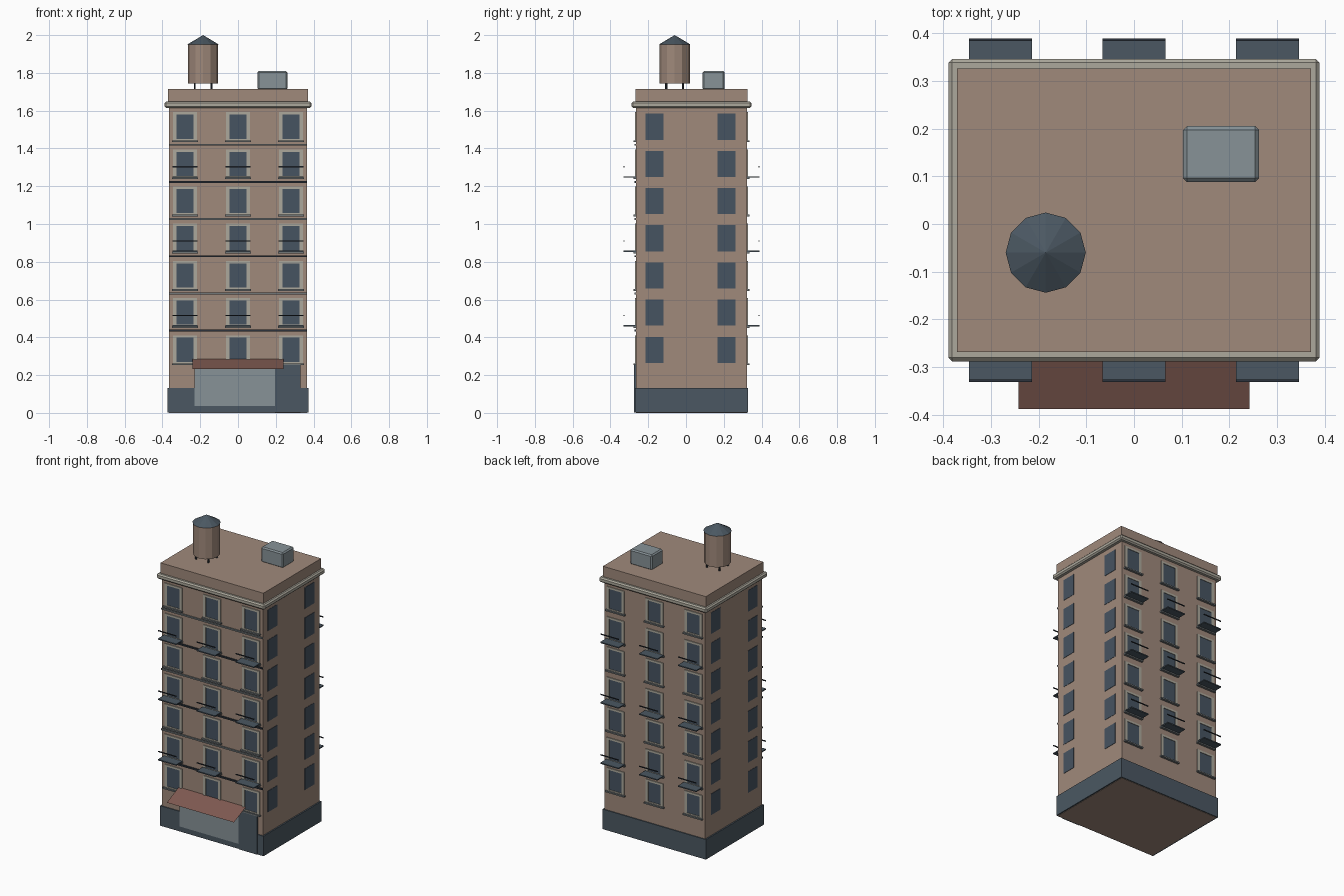
import bpy, bmesh
from mathutils import Matrix, Vector

cube = bpy.data.objects.get("Cube")
if cube:
    bpy.data.objects.remove(cube, do_unlink=True)

CY = 0.029             # building centre in y
HX, HY = 0.364, 0.293  # half width and half depth of the walls


def material(name, r, g, b):
    m = bpy.data.materials.new(name)
    m.use_nodes = True
    col = tuple((c / 255) ** 2.2 for c in (r, g, b)) + (1,)
    m.diffuse_color = col
    m.node_tree.nodes["Principled BSDF"].inputs["Base Color"].default_value = col
    return m


brick = material("brown_brick", 158, 136, 122)
slate = material("dark_slate", 76, 88, 98)
glass = material("window_glass", 72, 84, 97)
stone = material("pale_stone", 171, 167, 155)
metal = material("grey_metal", 134, 145, 150)
trim = material("grey_trim", 112, 118, 120)
cloth = material("red_awning", 126, 90, 82)
iron = material("dark_iron", 48, 54, 62)


def finish(name, bm, mat):
    me = bpy.data.meshes.new(name)
    bm.to_mesh(me)
    bm.free()
    me.materials.append(mat)
    ob = bpy.data.objects.new(name, me)
    bpy.context.collection.objects.link(ob)
    return ob


def boxes(name, mat, spans, bevel=0):
    """One object from boxes given as (x0, x1, y0, y1, z0, z1), y from the building centre."""
    bm = bmesh.new()
    for x0, x1, y0, y1, z0, z1 in spans:
        mid = Vector((x0 + x1, y0 + y1, z0 + z1)) / 2 + Vector((0, CY, 0))
        size = (abs(x1 - x0), abs(y1 - y0), z1 - z0)
        bmesh.ops.create_cube(bm, size=1, matrix=Matrix.Translation(mid) @ Matrix.Diagonal((*size, 1)))
    ob = finish(name, bm, mat)
    if bevel:
        mod = ob.modifiers.new("Bevel", "BEVEL")
        mod.width, mod.segments = bevel, 1
    return ob


def block(hx, hy, z0, z1):
    return [(-hx, hx, -hy, hy, z0, z1)]


# Main masses
boxes("walls", brick, block(HX, HY, 0, 1.63))
boxes("plinth", slate, block(0.373, 0.299, 0.002, 0.132))
boxes("cornice", stone, block(0.389, 0.317, 1.615, 1.648), 0.008)
boxes("parapet", brick, block(0.371, 0.297, 1.64, 1.715))

# Windows, sills, balconies and belts, floor by floor
panes, frames, sills, side_panes = [], [], [], []
slabs, rails, light_belts, dark_belts = [], [], [], []
for floor in range(7):
    z = 0.334 + 0.1968 * floor
    for s in (-1, 1):
        for x in (-0.28, 0, 0.28):
            def span(x0, x1, out0, out1, z0, z1):
                return (x + x0, x + x1, s * (HY + out0), s * (HY + out1), z + z0, z + z1)
            panes.append(span(-0.046, 0.046, -0.005, 0.002, -0.066, 0.064))
            frames += [span(-0.063, -0.045, -0.005, 0.005, -0.075, 0.077),
                       span(0.045, 0.063, -0.005, 0.005, -0.075, 0.077),
                       span(-0.045, 0.045, -0.005, 0.005, 0.064, 0.077),
                       span(-0.045, 0.045, -0.005, 0.005, -0.075, -0.064)]
            sills.append(span(-0.069, 0.069, -0.005, 0.015, -0.081, -0.072))
            if floor % 2:
                slabs.append(span(-0.066, 0.066, -0.005, 0.067, -0.073, -0.066))
                rails.append(span(-0.066, 0.066, 0.062, 0.067, -0.018, -0.012))
        for y in (-0.195, 0.186):
            side_panes.append((s * (HX - 0.005), s * (HX + 0.002),
                               y - 0.048, y + 0.048, z - 0.069, z + 0.069))
    if floor:
        belts = dark_belts if floor % 2 else light_belts
        belts.append((-HX, HX, -HY - 0.008, -HY + 0.005, z - 0.1, z - 0.09))

boxes("window_panes", glass, panes)
boxes("window_frames", stone, frames)
boxes("window_sills", trim, sills)
boxes("side_window_panes", glass, side_panes)
boxes("balcony_slabs", slate, slabs)
boxes("balcony_rails", iron, rails)
boxes("light_belts", trim, light_belts)
boxes("dark_belts", iron, dark_belts)

# Ground-floor shop
boxes("shop_window", metal, [(-0.23, 0.195, -0.304, -0.29, 0.037, 0.245)])
boxes("shop_door", slate, [(0.195, 0.33, -0.303, -0.29, 0.002, 0.262)])

# Sloping awning sheet
bm = bmesh.new()
corners = [(-0.242, -HY, 0.286), (-0.242, -0.417, 0.232), (0.242, -0.417, 0.232), (0.242, -HY, 0.286)]
bm.faces.new([bm.verts.new((x, y + CY, z)) for x, y, z in corners])
finish("awning", bm, cloth)

# Rooftop unit
boxes("rooftop_unit", metal, [(0.103, 0.262, 0.059, 0.176, 1.71, 1.81)], 0.008)


# Water tank on four legs
def drum(name, mat, x, y, z0, z1, r0, r1, sides):
    bm = bmesh.new()
    bmesh.ops.create_cone(bm, cap_ends=True, segments=sides, radius1=r0, radius2=r1, depth=z1 - z0,
                          matrix=Matrix.Translation((x, y, (z0 + z1) / 2)))
    return finish(name, bm, mat)


TX, TY = -0.185, -0.06
drum("tank_body", brick, TX, TY, 1.745, 1.952, 0.08, 0.08, 12)
drum("tank_roof", slate, TX, TY, 1.95, 2.0, 0.084, 0, 12)
for i in (-1, 1):
    for j in (-1, 1):
        drum("tank_leg", iron, TX + 0.044 * i, TY + 0.044 * j, 1.71, 1.75, 0.006, 0.006, 6)
